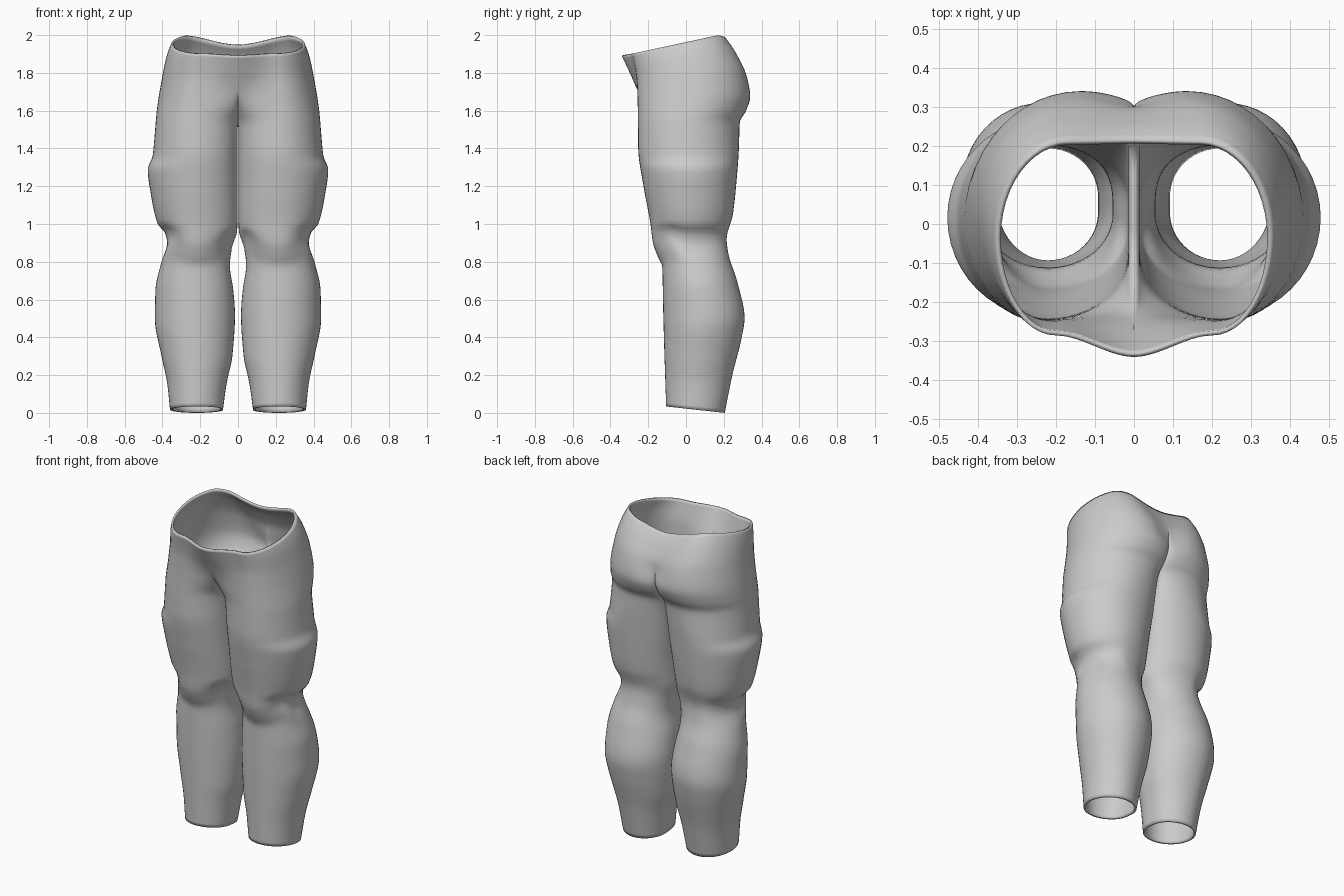
import bpy, bmesh
from math import sin, cos, pi, exp

cube = bpy.data.objects.get("Cube")
if cube:
    bpy.data.objects.remove(cube, do_unlink=True)

CROTCH = 1.53
QUARTER, INNER = 12, 4      # segments per rounded quarter and along the inseam


def clamp(v):
    return max(0.0, min(1.0, v))


def smooth(v):
    v = clamp(v)
    return v * v * (3 - 2 * v)


def curve(*keys):
    """Smooth, overshoot-free curve through (height, value) keys."""
    keys = sorted(keys)
    steps = [(b[1] - a[1]) / (b[0] - a[0]) for a, b in zip(keys, keys[1:])]
    slopes = [steps[0]]
    for p, q in zip(steps, steps[1:]):
        slopes.append(2 * p * q / (p + q) if p * q > 0 else 0.0)
    slopes.append(steps[-1])

    def value(z):
        z = max(keys[0][0], min(keys[-1][0], z))
        i = max(k for k in range(len(steps)) if keys[k][0] <= z)
        (z0, v0), (z1, v1) = keys[i], keys[i + 1]
        h = z1 - z0
        t = (z - z0) / h
        s = smooth(t)
        return (v0 * (1 - s) + v1 * s + h * t * (1 - t)
                * (slopes[i] * (1 - t) - slopes[i + 1] * t))
    return value


# Outlines of the left half, each by height
outer = curve((0, .36), (.15, .375), (.3, .405), (.5, .44), (.65, .437), (.8, .405),
              (.9, .375), (.95, .385), (1, .425), (1.15, .46), (1.29, .478),
              (1.36, .452), (1.45, .443), (1.6, .43), (1.8, .4), (1.93, .375), (2, .352))
inseam = curve((0, .08), (.15, .06), (.3, .03), (.52, .016), (.65, .025), (.78, .043),
               (.87, .033), (.97, .004), (1.1, .002), (CROTCH - .03, .002), (CROTCH, 0), (2, 0))
front = curve((0, -.105), (.6, -.122), (.77, -.125), (.83, -.15), (.9, -.175), (1, -.188),
              (1.2, -.225), (1.4, -.253), (1.6, -.255), (1.8, -.26), (2, -.285))
back = curve((0, .205), (.2, .245), (.4, .295), (.5, .31), (.7, .27), (.84, .225), (.92, .215),
             (1.05, .248), (1.2, .265), (1.4, .28), (1.54, .285), (1.6, .318),
             (1.68, .34), (1.8, .32), (1.93, .26), (2, .212))
mid_front = curve((0, .03), (.5, .07), (.8, .02), (1, -.02), (1.3, -.05), (CROTCH, -.09),
                  (1.6, -.17), (1.7, -.24), (1.85, -.292), (2, -.34))
mid_back = curve((0, .07), (.5, .11), (.8, .06), (1, .06), (1.3, .14), (CROTCH, .2),
                 (1.6, .265), (1.7, .3), (1.8, .3), (1.93, .258), (2, .215))
peak_front = curve((0, .22), (1.5, .22), (2, .2))
peak_back = curve((0, .22), (.5, .235), (1.3, .22), (1.5, .17), (1.68, .135), (2, .17))


def place(x, y, z):
    """Slope the waist and the cuffs, and curve the fold under the kneecap."""
    rim = 1.963 + .215 * min(y, .17) - .05 * (1 - smooth(x / .3)) * smooth(y / .15)
    top = z + (rim - 2) * clamp((z - 1.6) / .4)
    cuff = .11 * (.205 - y) * clamp(1 - z / .3)
    knee = .07 * exp(-((z - .85) / .1) ** 2) * clamp(abs(x - .21) / .17) ** 2 * clamp(-y / .08)
    return x, y, top + cuff + knee


def ring(z):
    """One closed cross-section: outside, back, inseam, front."""
    xo, xi, yf, yb = outer(z), inseam(z), front(z), back(z)
    mf, mb, cf, cb = mid_front(z), mid_back(z), peak_front(z), peak_back(z)
    cy = (yf + yb) / 2
    flat = smooth((z - 1.62) / .25)

    def outside(a, cx, y):
        return cx + (xo - cx) * cos(a), cy + (y - cy) * sin(a)

    def inside(a, cx, y, mid):
        u = sin(a)
        drop = (1 - cos(a)) * (1 - flat) + smooth(u) * flat
        return cx + (xi - cx) * u, y + (mid - y) * drop

    arc = [i * pi / 2 / QUARTER for i in range(QUARTER)]
    pts = [outside(a, cb, yb) for a in arc]
    pts += [inside(a, cb, yb, mb) for a in arc]
    pts += [(xi, mb + (mf - mb) * i / INNER) for i in range(INNER)]
    pts += [inside(pi / 2 - a, cf, yf, mf) for a in arc]
    pts += [outside(pi / 2 - a, cf, yf) for a in arc]
    return [place(x, y, z) for x, y in pts]


# Loft the left half and leave it open along the middle above the crotch
LOWER, UPPER = 72, 22
levels = [CROTCH * i / LOWER for i in range(LOWER + 1)]
levels += [CROTCH + (2 - CROTCH) * i / UPPER for i in range(1, UPPER + 1)]
bm = bmesh.new()
rows = [[bm.verts.new(p) for p in ring(z)] for z in levels]
for low, high in zip(rows, rows[1:]):
    for i in range(len(low)):
        j = (i + 1) % len(low)
        quad = (low[i], low[j], high[j], high[i])
        if any(v.co.x > 1e-5 for v in quad):
            bm.faces.new(quad)
bmesh.ops.delete(bm, geom=[v for v in bm.verts if not v.link_faces], context='VERTS')
mesh = bpy.data.meshes.new("trousers")
bm.to_mesh(mesh)
bm.free()
trousers = bpy.data.objects.new("trousers", mesh)
bpy.context.collection.objects.link(trousers)

# Plain grey cloth
grey = bpy.data.materials.new("plain_grey")
grey.use_nodes = True
colour = (.6, .6, .6, 1)
grey.diffuse_color = colour
grey.node_tree.nodes["Principled BSDF"].inputs["Base Color"].default_value = colour
mesh.materials.append(grey)

# Smooth shading, mirrored half and a thin wall
bpy.ops.object.select_all(action='DESELECT')
trousers.select_set(True)
bpy.context.view_layer.objects.active = trousers
mirror = trousers.modifiers.new("mirror", 'MIRROR')
mirror.use_clip = True
mirror.merge_threshold = .0005
wall = trousers.modifiers.new("wall", 'SOLIDIFY')
wall.thickness = .012
wall.offset = -1
bpy.ops.object.shade_smooth_by_angle(angle=pi / 4)
